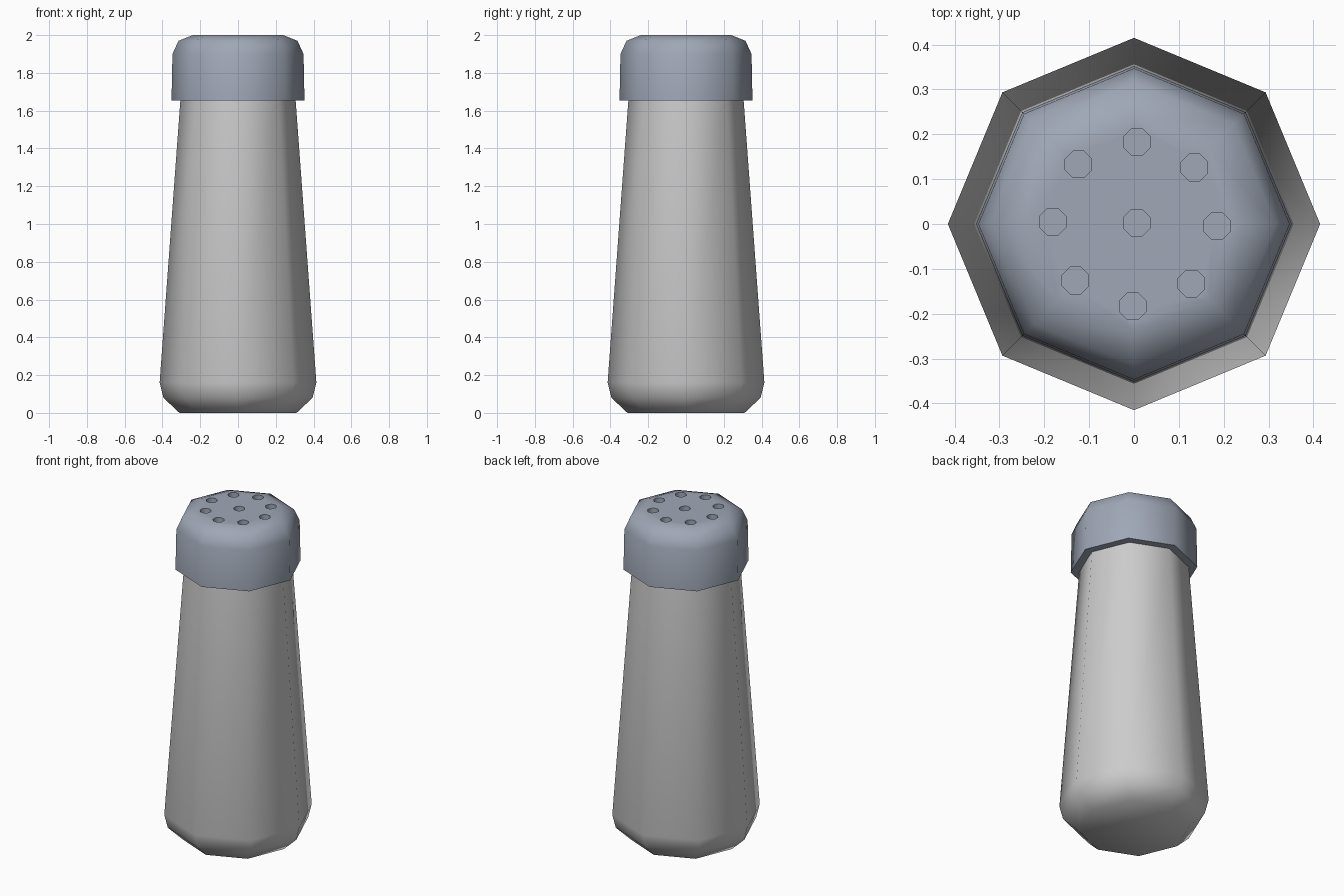
import bpy, bmesh, math

if "Cube" in bpy.data.objects:
    bpy.data.objects.remove(bpy.data.objects["Cube"])

SIDES = 8


def material(name, rgb):
    m = bpy.data.materials.new(name)
    m.diffuse_color = (*rgb, 1.0)
    m.use_nodes = True
    m.node_tree.nodes["Principled BSDF"].inputs["Base Color"].default_value = m.diffuse_color
    return m


def lathe(name, profile, mat, centre=(0, 0), turn=0.0):
    """Closed eight-sided solid from (radius, z) pairs, bottom to top."""
    bm = bmesh.new()
    rings = []
    for r, z in profile:
        rings.append([bm.verts.new((centre[0] + r * math.cos(turn + math.tau * i / SIDES),
                                    centre[1] + r * math.sin(turn + math.tau * i / SIDES), z))
                      for i in range(SIDES)])
    for a, b in zip(rings, rings[1:]):
        for i in range(SIDES):
            j = (i + 1) % SIDES
            bm.faces.new((a[i], a[j], b[j], b[i]))
    bm.faces.new(rings[0][::-1])
    bm.faces.new(rings[-1])
    me = bpy.data.meshes.new(name)
    bm.to_mesh(me)
    bm.free()
    me.materials.append(mat)
    ob = bpy.data.objects.new(name, me)
    bpy.context.collection.objects.link(ob)
    return ob


def select(ob):
    bpy.ops.object.select_all(action='DESELECT')
    ob.select_set(True)
    bpy.context.view_layer.objects.active = ob


grey = material("pale_grey", (0.60, 0.60, 0.60))
steel = material("blue_grey_metal", (0.35, 0.39, 0.47))

# Tapered body with a rounded foot
body = lathe("shaker_body", [(0.31, 0), (0.395, 0.08), (0.415, 0.16), (0.304, 1.67)], grey)

# Cap with rounded shoulders
cap = lathe("shaker_cap", [(0.352, 1.655), (0.347, 1.90), (0.315, 1.97), (0.24, 2.0)], steel)

# Pouring holes: one in the middle and a ring of eight
holes = [(0.006, 0.003)]
for i in range(8):
    a = math.tau * i / 8 - math.radians(1.5)
    holes.append((0.002 + 0.183 * math.cos(a), 0.183 * math.sin(a)))
for n, c in enumerate(holes):
    cutter = lathe(f"hole_cutter_{n}", [(0.032, 1.95), (0.032, 2.05)], steel, c, math.pi / 8)
    cutter.hide_render = True
    select(cap)
    mod = cap.modifiers.new("hole", 'BOOLEAN')
    mod.operation = 'DIFFERENCE'
    mod.solver = 'EXACT'
    mod.object = cutter
    bpy.ops.object.modifier_apply(modifier=mod.name)
    bpy.data.objects.remove(cutter, do_unlink=True)

# Smooth shading, keeping the rim and hole edges sharp
for ob in (body, cap):
    select(ob)
    bpy.ops.object.shade_smooth_by_angle(angle=math.radians(50))
